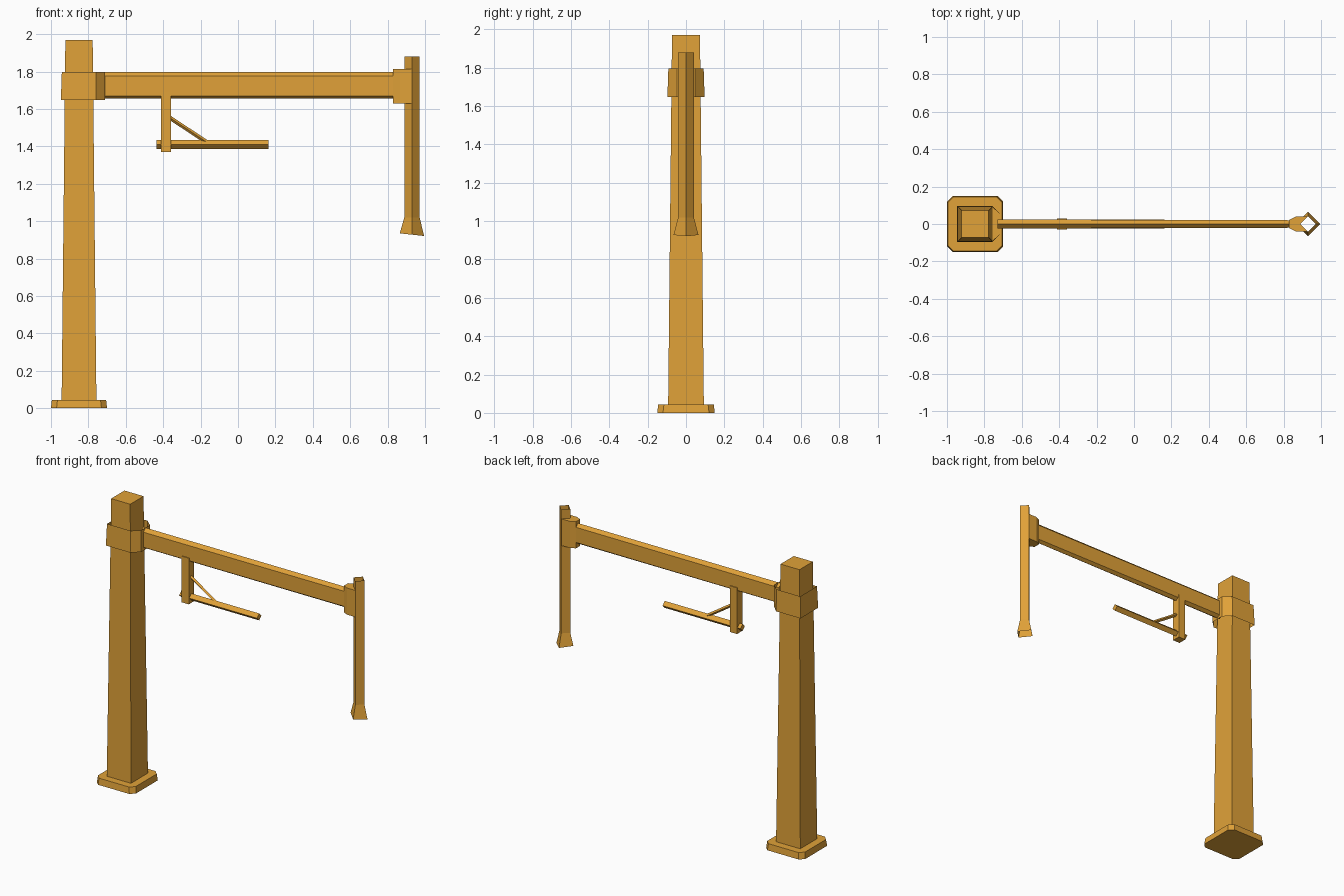
import bpy, bmesh
from mathutils import Vector

if "Cube" in bpy.data.objects:
    bpy.data.objects.remove(bpy.data.objects["Cube"])

wood = bpy.data.materials.new("wood")
wood.diffuse_color = (0.75, 0.36, 0.04, 1)
wood.use_nodes = True
wood.node_tree.nodes["Principled BSDF"].inputs["Base Color"].default_value = wood.diffuse_color
PX = -0.85  # post centre


def loft(name, rings, caps=True):
    """Join matching rings of points into a flat-faced shell, optionally capped."""
    bm = bmesh.new()
    loops = [[bm.verts.new(p) for p in ring] for ring in rings]
    n = len(loops[0])
    for a, b in zip(loops, loops[1:]):
        for i in range(n):
            j = (i + 1) % n
            bm.faces.new((a[i], a[j], b[j], b[i]))
    if caps:
        bm.faces.new(loops[0][::-1])
        bm.faces.new(loops[-1])
    bmesh.ops.recalc_face_normals(bm, faces=bm.faces)
    mesh = bpy.data.meshes.new(name)
    bm.to_mesh(mesh)
    bm.free()
    mesh.materials.append(wood)
    obj = bpy.data.objects.new(name, mesh)
    bpy.context.collection.objects.link(obj)
    return obj


def rect(cx, hx, hy, z, cut=0):
    """Horizontal rectangle, with cut corners if asked."""
    if not cut:
        return [(cx + sx * hx, sy * hy, z)
                for sx, sy in ((-1, -1), (1, -1), (1, 1), (-1, 1))]
    pts = [(hx - cut, -hy), (hx, -hy + cut), (hx, hy - cut), (hx - cut, hy),
           (-hx + cut, hy), (-hx, hy - cut), (-hx, -hy + cut), (-hx + cut, -hy)]
    return [(cx + x, y, z) for x, y in pts]


def diamond(cx, r, z, tilt=0):
    return [(cx + dx * r, dy * r, z + dx * tilt)
            for dx, dy in ((-1, 0), (0, -1), (1, 0), (0, 1))]


def diamond_bar(name, a, b, r):
    """Diamond-section bar between two points in the x-z plane."""
    a, b = Vector(a), Vector(b)
    side = Vector((0, 1, 0))
    up = (b - a).normalized().cross(side)
    return loft(name, [[p + d * r for d in (up, side, -up, -side)] for p in (a, b)])


# Post and foot
loft("base_plate", [rect(PX, 0.15, 0.15, 0, 0.03), rect(PX, 0.145, 0.145, 0.045, 0.03)])
loft("post", [rect(PX, 0.093, 0.093, 0.045), rect(PX, 0.073, 0.073, 1.97)])


# Open collar with a tapered nose towards the beam
def collar_ring(s, z):
    return [(PX - s, -s, z), (PX + 0.09, -s, z), (PX + 0.14, -0.048, z),
            (PX + 0.14, 0.048, z), (PX + 0.09, s, z), (PX - s, s, z)]


loft("collar", [collar_ring(0.097, 1.647), collar_ring(0.092, 1.797)], caps=False)


# Ridged beam
def beam_ring(x, w):
    return [(x, 0, 1.797), (x, w, 1.775), (x, w, 1.67),
            (x, 0, 1.655), (x, -w, 1.67), (x, -w, 1.775)]


loft("beam", [beam_ring(-0.73, 0.024), beam_ring(0.84, 0.02)])

# Clamp wrapped against the hanging tube
clamp = [(0.89, 0), (0.93, 0.04), (0.865, 0.04), (0.83, 0.022),
         (0.83, -0.022), (0.865, -0.04), (0.93, -0.04)]
loft("end_clamp", [[(x, y, z) for x, y in clamp] for z in (1.63, 1.815)])

# Hollow hanging tube with a flared, slightly slanted mouth
loft("spout_tube", [diamond(0.93, 0.065, 0.928, -0.007), diamond(0.93, 0.041, 1.02),
                    diamond(0.93, 0.041, 1.88)], caps=False)

# Bracket under the beam
loft("hanger", [rect(-0.385, 0.027, 0.029, 1.37), rect(-0.385, 0.027, 0.029, 1.69)])
diamond_bar("hanger_rail", (-0.435, 0, 1.411), (0.163, 0, 1.411), 0.024)
diamond_bar("hanger_brace", (-0.375, 0, 1.56), (-0.155, 0, 1.415), 0.011)
